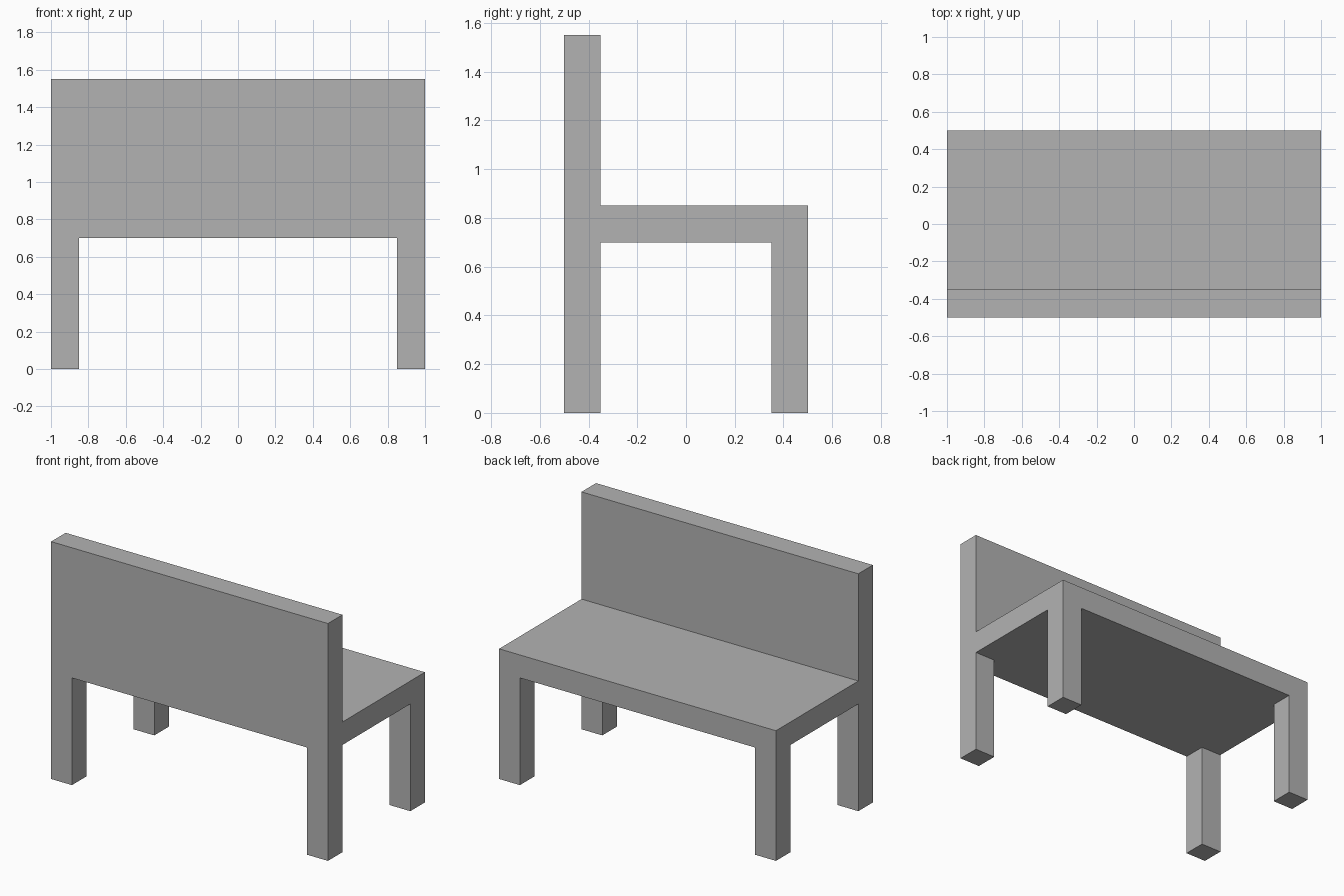
import bpy
import bmesh

cube = bpy.data.objects.get("Cube")
if cube:
    bpy.data.objects.remove(cube, do_unlink=True)

HALF_X, HALF_Y = 1.0, 0.5
THICK = 0.15
SEAT_BOTTOM, SEAT_TOP, BACK_TOP = 0.7, 0.85, 1.55

grey = bpy.data.materials.new("plain grey")
grey.use_nodes = True
colour = (0.45, 0.45, 0.45, 1)
grey.diffuse_color = colour
grey.node_tree.nodes["Principled BSDF"].inputs["Base Color"].default_value = colour


def extrude_to(bm, faces, z):
    """Extrude the faces vertically so that their caps lie at height z."""
    result = bmesh.ops.extrude_face_region(bm, geom=faces)
    for v in result["geom"]:
        if isinstance(v, bmesh.types.BMVert):
            v.co.z = z
    bmesh.ops.delete(bm, geom=faces, context="FACES_ONLY")


bm = bmesh.new()

# Seat slab, divided where the legs and backrest join it
bmesh.ops.create_cube(bm, size=1)
for v in bm.verts:
    v.co.x *= 2 * HALF_X
    v.co.y *= 2 * HALF_Y
    v.co.z = SEAT_TOP if v.co.z > 0 else SEAT_BOTTOM
for axis, half in (((1, 0, 0), HALF_X), ((0, 1, 0), HALF_Y)):
    for side in (-1, 1):
        bmesh.ops.bisect_plane(
            bm, geom=bm.verts[:] + bm.edges[:] + bm.faces[:],
            plane_co=[a * side * (half - THICK) for a in axis], plane_no=axis)

# Four legs from the corner cells of the underside
bm.normal_update()
corners = [f for f in bm.faces if f.normal.z < -0.9
           and abs(f.calc_center_median().x) > HALF_X - THICK
           and abs(f.calc_center_median().y) > HALF_Y - THICK]
for corner in corners:
    extrude_to(bm, [corner], 0)

# Backrest from the strip along one long edge of the seat
bm.normal_update()
strip = [f for f in bm.faces if f.normal.z > 0.9
         and f.calc_center_median().y < THICK - HALF_Y]
extrude_to(bm, strip, BACK_TOP)

# Merge the flat regions into clean faces
bmesh.ops.recalc_face_normals(bm, faces=bm.faces[:])
bmesh.ops.dissolve_limit(bm, angle_limit=0.01, verts=bm.verts[:], edges=bm.edges[:])

mesh = bpy.data.meshes.new("bench")
bm.to_mesh(mesh)
bm.free()
mesh.materials.append(grey)
bench = bpy.data.objects.new("bench", mesh)
bpy.context.collection.objects.link(bench)
